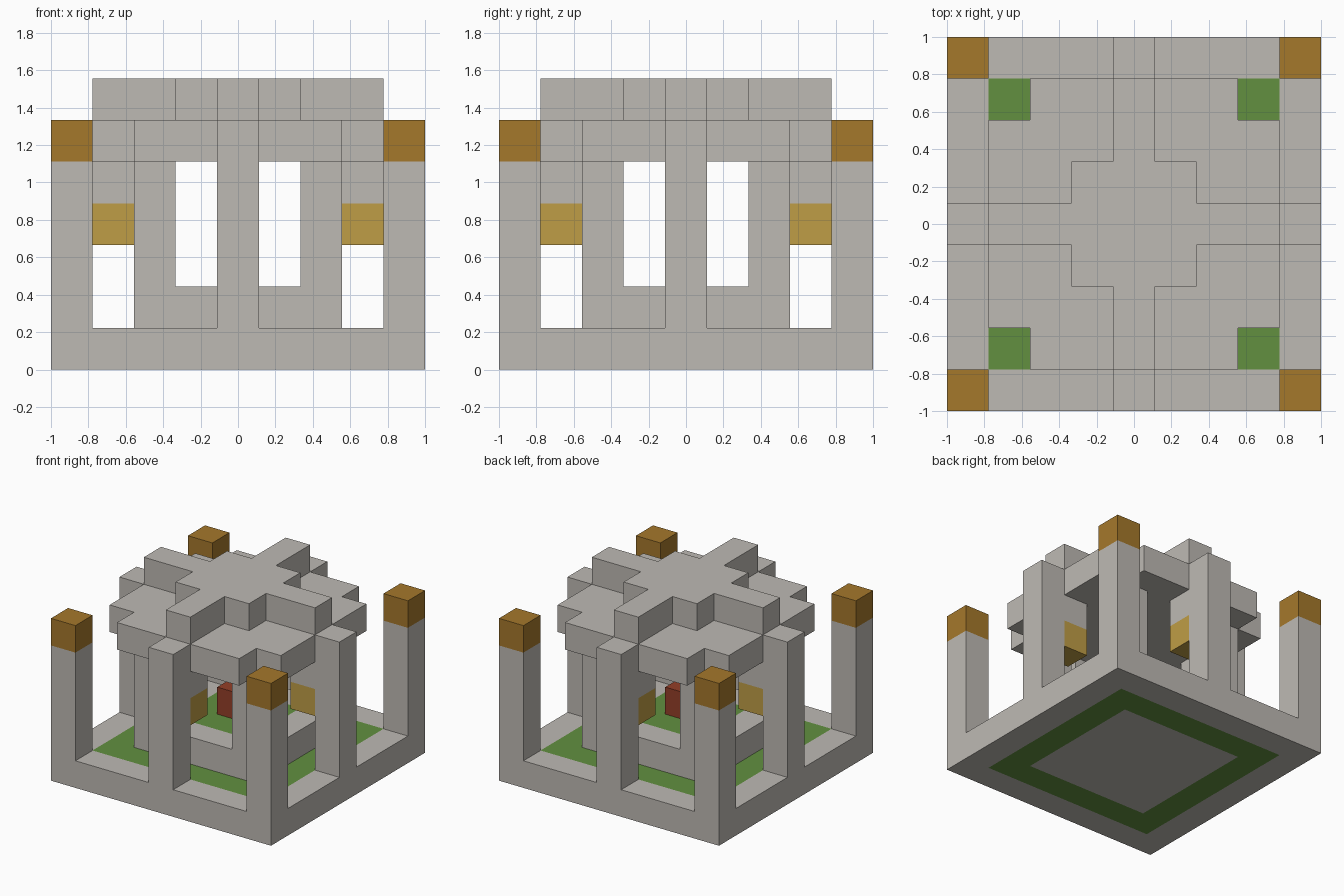
import bpy
import bmesh

cube = bpy.data.objects.get("Cube")
if cube:
    bpy.data.objects.remove(cube, do_unlink=True)

U = 2 / 9  # edge of one block; the plan is nine blocks wide


def srgb(*rgb):
    return [((c / 255 + 0.055) / 1.055) ** 2.4 for c in rgb] + [1.0]


def material(name, color):
    m = bpy.data.materials.new(name)
    m.use_nodes = True
    m.diffuse_color = color
    bsdf = next(n for n in m.node_tree.nodes if n.type == 'BSDF_PRINCIPLED')
    bsdf.inputs["Base Color"].default_value = color
    bsdf.inputs["Roughness"].default_value = 0.9
    return m


STONE = material("pale stone", srgb(190, 186, 180))
GRASS = material("grass green", srgb(98, 144, 64))
AMBER = material("dark amber", srgb(165, 120, 43))
GLOW = material("lantern yellow", srgb(191, 157, 70))
BRICK = material("brick red", srgb(148, 62, 40))


def square(r):
    """All block cells within r of the middle."""
    return {(i, j) for i in range(-r, r + 1) for j in range(-r, r + 1)}


def corners(r):
    return {(i, j) for i in (-r, r) for j in (-r, r)}


def compass(r):
    return {(r, 0), (-r, 0), (0, r), (0, -r)}


def prism(name, cells, low, high, mat):
    """Extrude a plan made of block cells from layer low up to layer high."""
    bm = bmesh.new()
    corner = {}

    def vert(i, j):
        if (i, j) not in corner:
            corner[i, j] = bm.verts.new(((i - 0.5) * U, (j - 0.5) * U, low * U))
        return corner[i, j]

    for i, j in sorted(cells):
        bm.faces.new([vert(i, j), vert(i, j + 1), vert(i + 1, j + 1), vert(i + 1, j)])
    top = bmesh.ops.extrude_face_region(bm, geom=bm.faces[:], use_keep_orig=True)
    moved = [g for g in top["geom"] if isinstance(g, bmesh.types.BMVert)]
    bmesh.ops.translate(bm, verts=moved, vec=(0, 0, (high - low) * U))
    bmesh.ops.recalc_face_normals(bm, faces=bm.faces[:])
    mesh = bpy.data.meshes.new(name)
    bm.to_mesh(mesh)
    bm.free()
    mesh.materials.append(mat)
    obj = bpy.data.objects.new(name, mesh)
    bpy.context.collection.objects.link(obj)
    return obj


# Ground slab: stone border, grass ring, stone middle
prism("base_border", square(4) - square(3), 0, 1, STONE)
prism("grass_ring", square(3) - square(2), 0, 1, GRASS)
prism("base_middle", square(2), 0, 1, STONE)

# Raised platform with a lawn and a central brick block
prism("platform_rim", square(2) - square(1), 1, 2, STONE)
prism("platform_lawn", square(1), 1, 2, GRASS)
prism("center_block", {(0, 0)}, 2, 3, BRICK)

# Uprights
prism("inner_pillars", corners(2), 2, 5, STONE)
prism("side_posts", compass(4), 1, 6, STONE)
prism("corner_posts", corners(4), 1, 5, STONE)
prism("corner_caps", corners(4), 5, 6, AMBER)

# Lanterns hanging from the roof
prism("lantern_hangers", compass(3), 4, 5, STONE)
prism("lanterns", compass(3), 3, 4, GLOW)

# Roof: notched plate with a stepped cross on top
prism("roof_plate", square(3) - corners(3), 5, 6, STONE)
prism("roof_cross", square(1) | compass(2) | compass(3), 6, 7, STONE)
